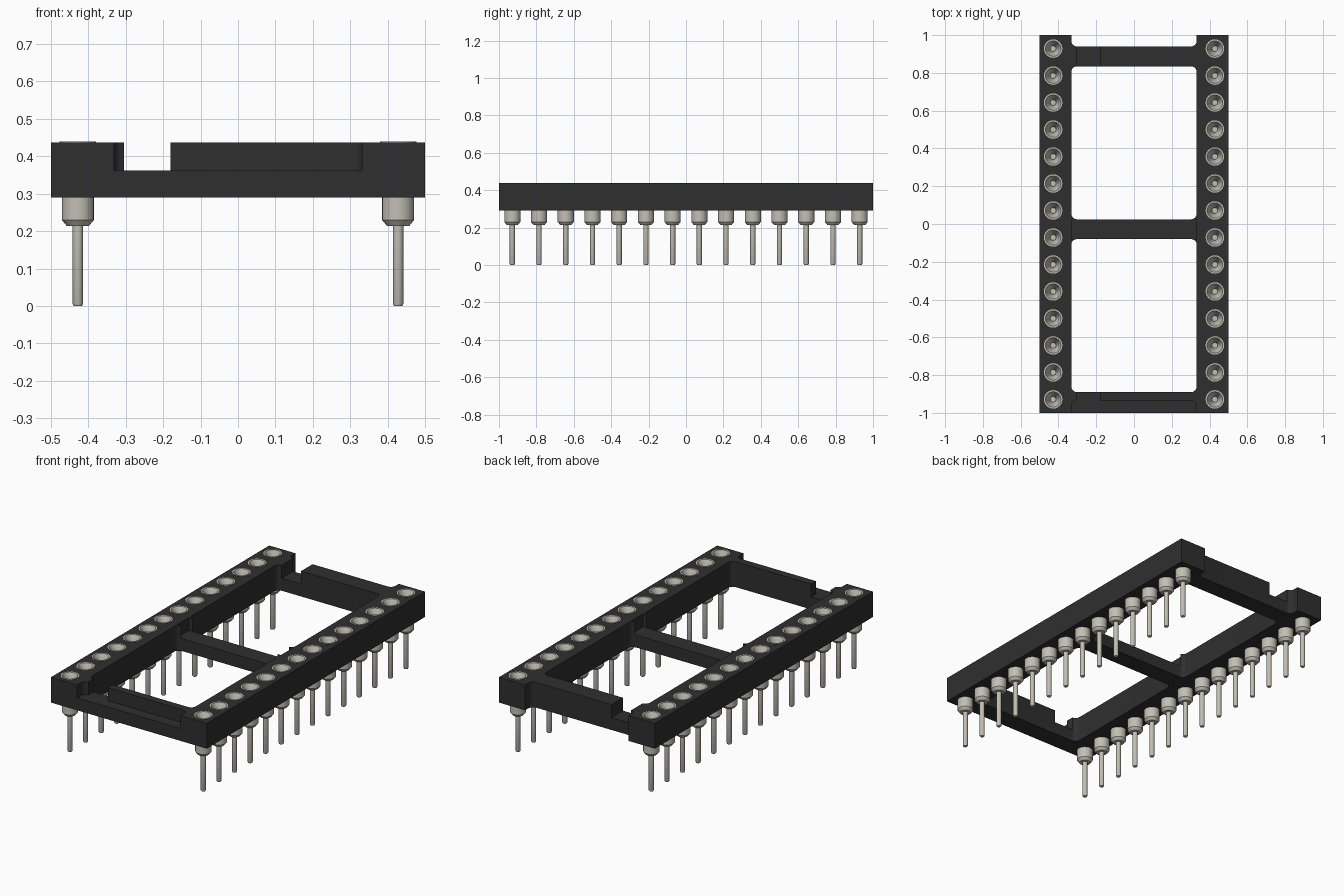
import bpy, bmesh, math

cube = bpy.data.objects.get("Cube")
if cube:
    bpy.data.objects.remove(cube, do_unlink=True)


def material(name, rgb):
    m = bpy.data.materials.new(name)
    m.use_nodes = True
    m.diffuse_color = (*rgb, 1)
    m.node_tree.nodes["Principled BSDF"].inputs["Base Color"].default_value = (*rgb, 1)
    return m


BLACK = material("black plastic", (0.028, 0.028, 0.028))
METAL = material("pale metal", (0.54, 0.52, 0.46))

BOTTOM, FLOOR, TOP = 0.29, 0.362, 0.437
INNER = 0.332                      # inner face of the side rails
PIN_X, PITCH, COUNT = 0.428, 1 / 7, 14
PIN_YS = [(i - (COUNT - 1) / 2) * PITCH for i in range(COUNT)]


def make_object(name, bm, mat=None):
    mesh = bpy.data.meshes.new(name)
    bmesh.ops.recalc_face_normals(bm, faces=bm.faces)
    bm.to_mesh(mesh)
    bm.free()
    ob = bpy.data.objects.new(name, mesh)
    bpy.context.collection.objects.link(ob)
    if mat:
        mesh.materials.append(mat)
    return ob


def select(ob):
    bpy.ops.object.select_all(action='DESELECT')
    ob.select_set(True)
    bpy.context.view_layer.objects.active = ob


def box(name, x, y, z, radius=0, mat=None):
    """Box from ranges, with optionally rounded upright edges."""
    bm = bmesh.new()
    bmesh.ops.create_cube(bm, size=1)
    for v in bm.verts:
        v.co = [r[0] if c < 0 else r[1] for c, r in zip(v.co, (x, y, z))]
    if radius:
        upright = [e for e in bm.edges if abs(e.verts[0].co.z - e.verts[1].co.z) > 0.01]
        bmesh.ops.bevel(bm, geom=upright, offset=radius, segments=6,
                        profile=0.5, affect='EDGES')
    return make_object(name, bm, mat)


def cut(target, cutter):
    cutter.hide_render = True
    mod = target.modifiers.new("cut", 'BOOLEAN')
    mod.operation, mod.solver, mod.object = 'DIFFERENCE', 'EXACT', cutter
    select(target)
    bpy.ops.object.modifier_apply(modifier=mod.name)
    bpy.data.objects.remove(cutter, do_unlink=True)


# Frame: a solid block with windows, recesses and notches cut out
frame = box("socket_frame", (-0.5, 0.5), (-1, 1), (BOTTOM, TOP), mat=BLACK)
span, through, upper = (-INNER, INNER), (0.1, 0.7), (FLOOR, 0.7)
notch = (-0.305, -0.18)
for name, x, y, z, r in [
        ("front_window", span, (-0.89, -0.08), through, 0.03),
        ("back_window", span, (0.025, 0.835), through, 0.03),
        ("back_recess", span, (0.94, 1.2), through, 0.03),
        ("front_ledge", span, (-1.2, -0.935), upper, 0.03),
        ("middle_bar_drop", span, (-0.081, 0.026), upper, 0),
        ("front_notch", notch, (-1.1, -0.8), upper, 0),
        ("back_notch", notch, (0.75, 1.1), upper, 0)]:
    cut(frame, box(name, x, y, z, r))

# Holes for the contacts
bm = bmesh.new()
for px in (-PIN_X, PIN_X):
    for py in PIN_YS:
        made = bmesh.ops.create_cone(bm, cap_ends=True, segments=24, radius1=0.044,
                                     radius2=0.044, depth=0.6)
        bmesh.ops.translate(bm, verts=made["verts"], vec=(px, py, 0.35))
cut(frame, make_object("contact_holes", bm))
select(frame)
bpy.ops.object.shade_smooth_by_angle(angle=math.radians(30))

# Contact: turned profile from the pin tip up the collar and into the funnel
PROFILE = [(0, 0), (0.011, 0), (0.014, 0.006), (0.014, 0.214), (0.03, 0.214),
           (0.043, 0.23), (0.043, TOP - 0.002), (0.049, TOP - 0.002), (0.049, TOP + 0.002),
           (0.041, TOP + 0.002), (0.015, 0.385), (0.015, 0.375), (0, 0.375)]
bm = bmesh.new()
verts = [bm.verts.new((r, 0, z)) for r, z in PROFILE]
edges = [bm.edges.new(pair) for pair in zip(verts, verts[1:])]
bmesh.ops.spin(bm, geom=verts + edges, cent=(0, 0, 0), axis=(0, 0, 1),
               angle=math.tau, steps=24, use_duplicate=False)
bmesh.ops.remove_doubles(bm, verts=bm.verts, dist=0.0003)
contact = make_object("contact", bm, METAL)
select(contact)
bpy.ops.object.shade_smooth_by_angle(angle=math.radians(30))

# Two rows of contacts sharing one mesh
for side, px in (("right", -PIN_X), ("left", PIN_X)):
    for i, py in enumerate(PIN_YS):
        ob = contact.copy()
        ob.name = f"{side}_contact_{i + 1}"
        ob.location = (px, py, 0)
        bpy.context.collection.objects.link(ob)
bpy.data.objects.remove(contact, do_unlink=True)
